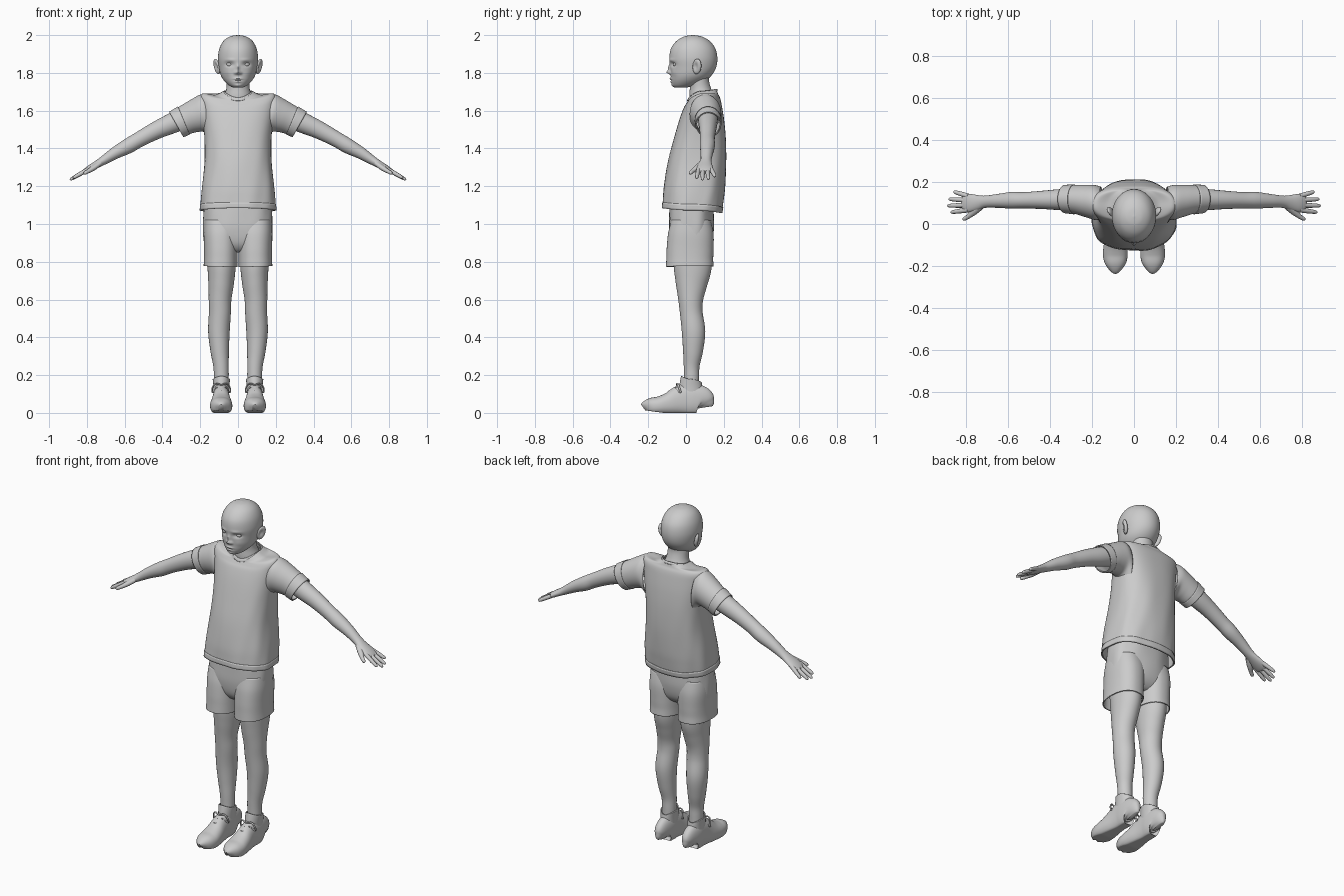
import bpy, bmesh
from math import sin, cos, pi, exp, copysign
from mathutils import Vector


def spline(keys, n):
    """Catmull-Rom interpolation of key tuples"""
    out, last = [], len(keys) - 1
    for i in range(last):
        p = (keys[max(i - 1, 0)], keys[i], keys[i + 1], keys[min(i + 2, last)])
        for s in range(n):
            t = s / n
            out.append(tuple(.5 * (2 * b + (c - a) * t + (2 * a - 5 * b + 4 * c - d) * t * t
                                   + (3 * b - a - 3 * c + d) * t ** 3) for a, b, c, d in zip(*p)))
    return out + [keys[-1]]


def sup(v, n):
    return copysign(abs(v) ** (2 / n), v)


def loft(name, rings, cap0=False, cap1=False, thick=0, mirror=False):
    bm = bmesh.new()
    loops = [[bm.verts.new(p) for p in r] for r in rings]
    k = len(loops[0])
    for a, b in zip(loops, loops[1:]):
        for i in range(k):
            bm.faces.new((a[i], a[(i + 1) % k], b[(i + 1) % k], b[i]))
    if cap0:
        bm.faces.new(loops[0])
    if cap1:
        bm.faces.new(loops[-1])
    bmesh.ops.recalc_face_normals(bm, faces=bm.faces)
    me = bpy.data.meshes.new(name)
    bm.to_mesh(me)
    bm.free()
    ob = bpy.data.objects.new(name, me)
    bpy.context.collection.objects.link(ob)
    if thick:
        m = ob.modifiers.new("thickness", 'SOLIDIFY')
        m.thickness, m.offset = thick, -1
    if mirror:
        ob.modifiers.new("mirror", 'MIRROR').use_mirror_merge = False
    return ob


def stack(keys, n=6, seg=64, power=2.0, wave=None):
    """Level rings from (z side, half width, y front, y back, z front, z back)"""
    rings = []
    for z, rx, y0, y1, zf, zb in spline(keys, n):
        ring = []
        for i in range(seg):
            a = 2 * pi * i / seg
            c, s = sup(cos(a), power), sup(sin(a), power)
            w = 1 + (wave(a, z) if wave else 0)
            ring.append((rx * c * w, (y0 + y1) / 2 + (y1 - y0) / 2 * s * w,
                         z + ((zf if s < 0 else zb) - z) * s * s))
        rings.append(ring)
    return rings


def tube(keys, n=6, seg=24, side=(0, 1, 0), power=2.0):
    """Rings along a path from (x, y, z, radius along side, other radius)"""
    ks = spline(keys, n)
    rings = []
    for i, k in enumerate(ks):
        t = (Vector(ks[min(i + 1, len(ks) - 1)][:3]) - Vector(ks[max(i - 1, 0)][:3])).normalized()
        u = Vector(side)
        u = (u - t * u.dot(t)).normalized()
        v = t.cross(u)
        rings.append([Vector(k[:3]) + u * (k[3] * sup(cos(2 * pi * j / seg), power))
                      + v * (k[4] * sup(sin(2 * pi * j / seg), power)) for j in range(seg)])
    return rings


def flat(z, rx, y0, y1):
    return (z, rx, y0, y1, z, z)


def ball(name, loc, size, rot=(0, 0, 0), dent=0):
    bm = bmesh.new()
    bmesh.ops.create_uvsphere(bm, u_segments=24, v_segments=16, radius=1)
    for v in bm.verts:
        if v.co.x > 0:
            v.co.x -= dent * exp(-((v.co.y + .2) ** 2 + v.co.z ** 2) / .25)
        v.co = Vector(a * b for a, b in zip(v.co, size))
    from mathutils import Euler
    m = Euler(rot).to_matrix()
    for v in bm.verts:
        v.co = m @ v.co + Vector(loc)
    me = bpy.data.meshes.new(name)
    bm.to_mesh(me)
    bm.free()
    ob = bpy.data.objects.new(name, me)
    bpy.context.collection.objects.link(ob)
    ob.modifiers.new("mirror", 'MIRROR').use_mirror_merge = False


# Head, with facial relief pushed out of a smooth loft
head = loft("head", stack([flat(2.0, .004, .031, .039), flat(1.993, .042, -.008, .082),
    flat(1.97, .076, -.049, .124), flat(1.93, .098, -.079, .155), flat(1.88, .106, -.088, .166),
    flat(1.83, .101, -.084, .16), flat(1.79, .092, -.081, .138), flat(1.76, .075, -.079, .105),
    flat(1.735, .05, -.072, .06), flat(1.722, .026, -.058, .0)], n=9, seg=128), True, True)
relief = [(0, 1.803, .012, .010, .020), (0, 1.825, .008, .018, .011), (.015, 1.799, .007, .007, .006),
          (.045, 1.845, .020, .011, -.013), (.04, 1.868, .025, .007, .004), (0, 1.769, .018, .005, .007),
          (0, 1.753, .014, .005, .006), (0, 1.761, .024, .002, -.004), (0, 1.732, .018, .009, .005),
          (.055, 1.80, .02, .018, .003)]
for v in head.data.vertices:
    if v.co.y < 0:
        x, z = v.co.x, v.co.z
        v.co.y -= sum(h * exp(-((abs(x) - cx) / sx) ** 2 - ((z - cz) / sz) ** 2)
                      for cx, cz, sx, sz, h in relief)
ball("eye", (.044, -.053, 1.845), (.017, .015, .013))
ball("ear", (.112, .058, 1.834), (.013, .025, .042), (-.2, .18, -.45), .9)

# Neck
loft("neck", stack([flat(1.63, .085, .02, .165), flat(1.68, .072, .018, .15), flat(1.72, .061, .02, .132),
                    flat(1.76, .06, .016, .122), flat(1.80, .062, .0, .125)], seg=48), True, True)


# Shirt body with soft folds, neckband and hem
def folds(a, z):
    return max(0, 1.6 - z) * (.02 * sin(6 * a + 9 * z) + .012 * sin(11 * a - 14 * z))


body = [(1.073, .201, -.124, .188, 1.085, 1.058), flat(1.13, .198, -.122, .198),
        flat(1.2, .192, -.116, .206), flat(1.33, .178, -.095, .213), flat(1.45, .177, -.065, .211),
        flat(1.55, .186, -.036, .202), (1.63, .196, -.012, .189, 1.615, 1.63),
        (1.675, .199, .003, .18, 1.64, 1.668), (1.692, .18, .012, .17, 1.655, 1.688),
        (1.684, .12, .013, .166, 1.66, 1.70), (1.704, .078, .012, .162, 1.664, 1.712)]
loft("shirt_body", stack(body, seg=96, power=2.5, wave=folds), thick=.006)
loft("shirt_hem", stack([(1.072, .203, -.127, .191, 1.084, 1.057), (1.105, .2015, -.125, .196, 1.115, 1.09)],
                        n=3, seg=96, power=2.5, wave=folds), thick=.004)
loft("neckband", stack([(1.688, .086, .006, .168, 1.652, 1.704), (1.699, .083, .008, .166, 1.66, 1.714),
                        (1.705, .075, .014, .158, 1.67, 1.716)], n=3), thick=.006)

# Sleeves: rings from upper and lower edge points (x, z) plus y centre and depth
def sleeve(name, keys, thick):
    rings = []
    for x0, z0, x1, z1, y, d in spline(keys, 5):
        rings.append([((x0 + x1) / 2 + (x0 - x1) / 2 * sin(a), y + d * cos(a),
                       (z0 + z1) / 2 + (z0 - z1) / 2 * sin(a))
                      for a in [2 * pi * i / 40 for i in range(40)]])
    loft(name, rings, thick=thick, mirror=True)


sleeve("sleeve", [(.165, 1.687, .15, 1.44, .1, .078), (.2, 1.685, .178, 1.485, .103, .083),
                  (.25, 1.658, .215, 1.487, .11, .077), (.31, 1.622, .25, 1.478, .117, .069),
                  (.362, 1.592, .29, 1.463, .119, .065)], .005)
sleeve("sleeve_cuff", [(.318, 1.622, .256, 1.473, .117, .071), (.365, 1.594, .289, 1.459, .119, .068)], .004)

# Arms and hands
loft("arm", tube([(.24, .115, 1.58, .055, .058), (.34, .116, 1.537, .051, .054), (.43, .115, 1.497, .044, .047),
    (.52, .113, 1.449, .039, .041), (.58, .113, 1.414, .04, .04), (.65, .11, 1.376, .033, .032),
    (.71, .106, 1.338, .029, .024), (.745, .102, 1.317, .036, .02), (.785, .1, 1.294, .044, .017),
    (.81, .1, 1.279, .041, .013), (.82, .1, 1.273, .025, .008)]), True, True, mirror=True)
fingers = [("index", .067, .874, .056), ("middle", .09, .89, .087),
           ("ring", .113, .884, .119), ("little", .133, .86, .154)]
for nm, y0, x1, y1 in fingers:
    pts = []
    for t, r in ((0, .012), (.35, .0115), (.65, .0105), (.9, .0085), (.98, .005), (1, .001)):
        x = .79 + (x1 - .79) * t
        pts.append((x, y0 + (y1 - y0) * t, 1.291 - .57 * (x - .79), r, r))
    loft(nm + "_finger", tube(pts, 3, 12), True, True, mirror=True)
loft("thumb", tube([(.735, .085, 1.32, .02, .015), (.765, .058, 1.297, .017, .014), (.79, .036, 1.281, .011, .011),
                    (.81, .024, 1.27, .009, .009), (.817, .021, 1.267, .002, .002)], 4, 14, (.5, .8, 0)),
     True, True, mirror=True)


# Shorts: hips closing into the crotch, then two wide legs
def creases(a, z):
    return .012 * sin(5 * a + 12 * z) + .007 * sin(9 * a - 20 * z)


loft("shorts_hips", stack([flat(1.13, .176, -.085, .145), flat(1.05, .182, -.09, .146), flat(.97, .183, -.091, .146),
                           flat(.9, .178, -.078, .132), flat(.86, .155, -.05, .10), flat(.85, .09, -.02, .06)],
                          power=2.4, wave=creases), False, True)
loft("shorts_leg", tube([(.09, .027, 1.02, .105, .088), (.091, .026, .95, .12, .091), (.091, .022, .87, .124, .089),
                         (.0915, .02, .815, .124, .0885), (.0925, .02, .775, .126, .0895)], seg=48, power=2.3),
     thick=.006, mirror=True)

# Legs
loft("leg", tube([(.088, .035, .9, .1, .076), (.087, .035, .77, .1, .074), (.09, .029, .68, .083, .067),
    (.095, .025, .6, .066, .06), (.096, .028, .53, .06, .058), (.101, .04, .43, .062, .057),
    (.097, .037, .33, .053, .049), (.09, .03, .25, .042, .041), (.088, .03, .19, .04, .039),
    (.088, .03, .12, .04, .038)], seg=40), True, True, mirror=True)

# Shoes: (y, half width, top height); undersides are flattened to make the sole
shape = [(.099, .012, .07), (.095, .027, .105), (.08, .038, .14), (.04, .043, .155), (0, .043, .158),
         (-.04, .046, .14), (-.09, .054, .108), (-.14, .059, .088), (-.18, .053, .08),
         (-.207, .036, .066), (-.22, .014, .05)]
rings = tube([(.089, y, (h - .012) / 2, w, (h + .012) / 2) for y, w, h in shape], 6, 40, (1, 0, 0), 2.3)
for r in rings:
    for p in r:
        p.z = max(p.z, .14 * max(0, -.12 - p.y))
loft("shoe", rings, True, True, mirror=True)
collar = stack([(.09, .04, -.035, .09, .10, .09), (.14, .042, -.035, .087, .145, .135),
                (.178, .046, -.026, .083, .195, .163)], seg=40)
loft("shoe_collar", [[(x + .088, y, z) for x, y, z in r] for r in collar], thick=.006, mirror=True)

# Laces across the instep with a bow loop either side
for i in range(3):
    y, z = -.042 - .024 * i, .146 - .015 * i
    loft("lace", tube([(.089 + s * .036, y + .012 * abs(s), z - .03 * s * s, .004, .004)
                       for s in (-1, -.5, 0, .5, 1)], 4, 8), True, True, mirror=True)
for s in (-1, 1):
    loft("bow_loop", tube([(.089, -.05, .148, .004, .004), (.089 + s * .03, -.045, .155, .005, .004),
                           (.089 + s * .047, -.035, .13, .005, .004), (.089 + s * .045, -.03, .108, .005, .004),
                           (.089 + s * .02, -.055, .135, .004, .004)], 5, 8, (.1, 1, .2)), True, True, mirror=True)

# Smooth shading
for ob in bpy.context.collection.objects:
    ob.select_set(True)
    bpy.context.view_layer.objects.active = ob
bpy.ops.object.shade_smooth_by_angle(angle=.9)
